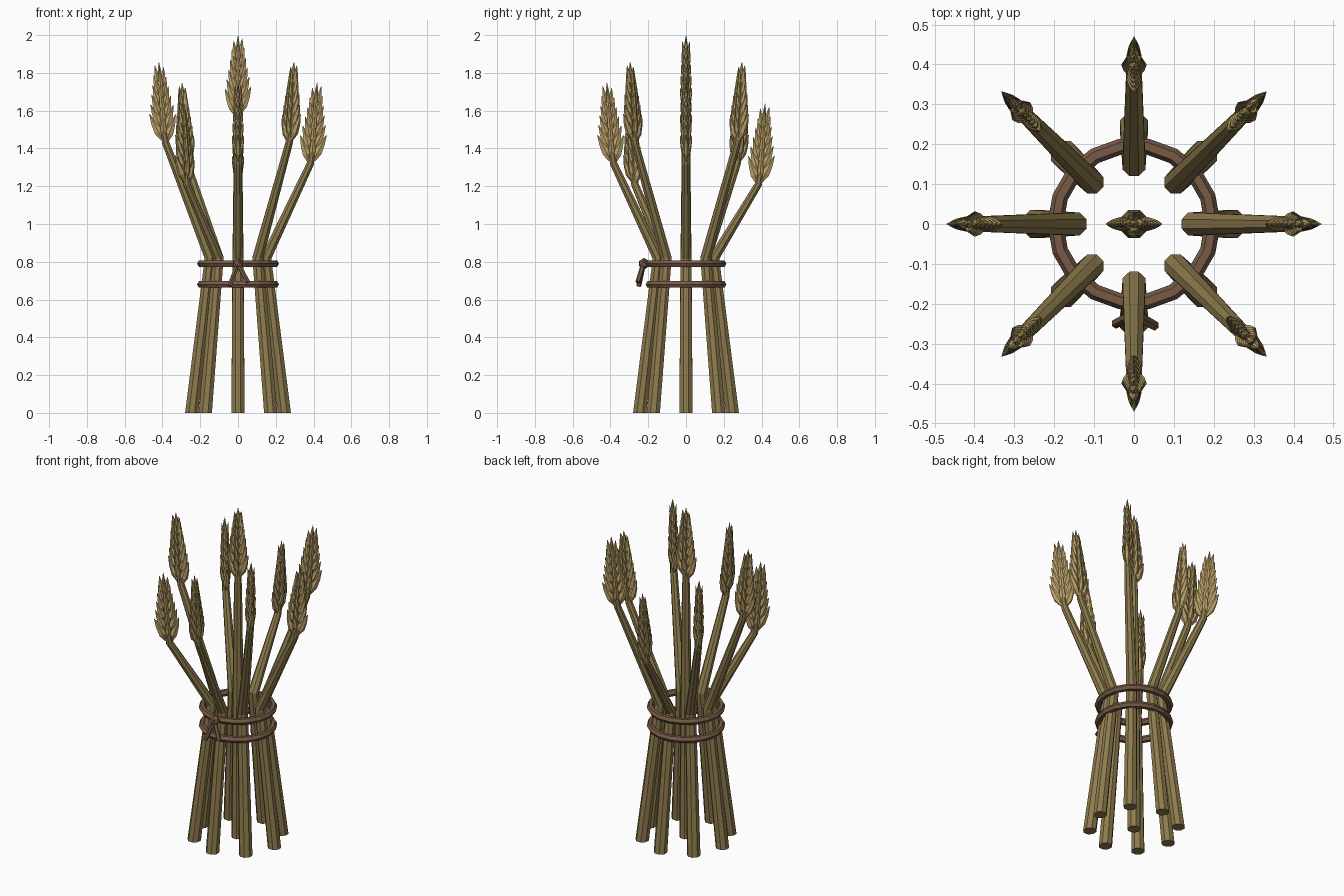
import bpy, bmesh, math
from mathutils import Vector, Matrix

if "Cube" in bpy.data.objects:
    bpy.data.objects.remove(bpy.data.objects["Cube"])


def material(name, rgb):
    m = bpy.data.materials.new(name)
    m.diffuse_color = (*rgb, 1)
    m.use_nodes = True
    m.node_tree.nodes["Principled BSDF"].inputs["Base Color"].default_value = m.diffuse_color
    return m


STRAW = material("straw", (0.27, 0.20, 0.075))
GRAIN = material("grain", (0.50, 0.36, 0.14))
TWINE = material("twine", (0.19, 0.105, 0.065))


def finish(bm, name, mat):
    bmesh.ops.recalc_face_normals(bm, faces=bm.faces)
    me = bpy.data.meshes.new(name)
    bm.to_mesh(me)
    bm.free()
    me.materials.append(mat)
    ob = bpy.data.objects.new(name, me)
    bpy.context.collection.objects.link(ob)
    return ob


def sweep(bm, points, radii, side, sides=8, level_start=False):
    """Tube along points; radii are (along side, across side) pairs."""
    pts = [Vector(p) for p in points]
    side = Vector(side)
    rings = []
    for i, (p, (ra, rb)) in enumerate(zip(pts, radii)):
        d = Vector((0, 0, 0))
        if i > 0:
            d += (p - pts[i - 1]).normalized()
        if i < len(pts) - 1:
            d += (pts[i + 1] - p).normalized()
        if i == 0 and level_start:
            d = Vector((0, 0, 1))
        d.normalize()
        u = (side - d * side.dot(d)).normalized()
        v = d.cross(u)
        ring = []
        for k in range(sides):
            a = 2 * math.pi * (k + 0.5) / sides
            ring.append(bm.verts.new(p + u * ra * math.cos(a) + v * rb * math.sin(a)))
        rings.append(ring)
    for r0, r1 in zip(rings, rings[1:]):
        for k in range(sides):
            n = (k + 1) % sides
            bm.faces.new((r0[k], r0[n], r1[n], r1[k]))
    bm.faces.new(rings[0][::-1])
    bm.faces.new(rings[-1])


def grain(bm, start, tip, wide, thick, side):
    """Pointed husk from start to tip."""
    a, b = Vector(start), Vector(tip)
    ts = (0, 0.3, 0.65, 1)
    fs = (0.4, 1, 0.72, 0.06)
    sweep(bm, [a.lerp(b, t) for t in ts], [(wide * f, thick * f) for f in fs], side, 6)


def wheat_head(name, place):
    bm = bmesh.new()
    X = (1, 0, 0)
    # side husks, six pairs
    for k in range(6):
        f = k / 5
        h, length = 0.005 + 0.28 * f, 0.14 - 0.025 * f
        for s in (-1, 1):
            hs = h + (0.012 if s > 0 else 0)
            grain(bm, (s * 0.010, 0, hs), (s * (0.069 - 0.046 * f), 0, hs + length),
                  0.025 - 0.009 * f, 0.019 - 0.006 * f, X)
    # front and back husks
    for k in range(5):
        f = k / 4
        h = 0.03 + 0.25 * f
        for s in (-1, 1):
            grain(bm, (0, s * 0.006, h), (0, s * (0.031 - 0.012 * f), h + 0.12),
                  0.019 - 0.006 * f, 0.012 - 0.003 * f, X)
    # tip husk
    grain(bm, (0, 0, 0.30), (0, 0, 0.43), 0.014, 0.012, X)
    bm.transform(place)
    finish(bm, name, GRAIN)


def stalk(name, path, radii, turn):
    bm = bmesh.new()
    sweep(bm, path, [(r, r) for r in radii], (1, 0, 0), 8, True)
    bm.transform(turn)
    finish(bm, name, STRAW)


# centre stalk
stalk("centre_stalk", [(0, 0, 0), (0, 0, 0.8), (0, 0, 1.5), (0, 0, 1.85)],
      (0.038, 0.032, 0.023, 0.008), Matrix())
wheat_head("centre_head", Matrix.Translation((0, 0, 1.57)))

# eight outer stalks, three repeating heights
for i in range(8):
    top = (1.32, 1.43, 1.21)[i % 3]
    turn = Matrix.Rotation(i * math.pi / 4, 4, 'Z')
    stalk(f"stalk_{i + 1}",
          [(0.245, 0, 0), (0.148, 0, 0.82), (0.383, 0, top), (0.393, 0, top + 0.07),
           (0.41, 0, top + 0.28)],
          (0.038, 0.031, 0.021, 0.019, 0.008), turn)
    lean = Matrix.Translation((0.389, 0, top)) @ Matrix.Rotation(math.radians(4), 4, 'Y')
    wheat_head(f"head_{i + 1}", turn @ lean)

# two twine bands
for name, z in (("upper_band", 0.79), ("lower_band", 0.68)):
    bpy.ops.mesh.primitive_torus_add(major_radius=0.197, minor_radius=0.02,
                                     major_segments=18, minor_segments=6,
                                     location=(0, 0, z))
    bpy.context.object.name = name
    bpy.context.object.data.materials.append(TWINE)

# knot and loose ends
bm = bmesh.new()
bmesh.ops.create_icosphere(bm, subdivisions=1, radius=0.031,
                           matrix=Matrix.Translation((0, -0.222, 0.79)))
finish(bm, "knot", TWINE)
for name, end in (("left_twine_end", (-0.045, -0.25, 0.672)),
                  ("right_twine_end", (0.052, -0.255, 0.692))):
    bm = bmesh.new()
    sweep(bm, [(0, -0.225, 0.79), end], [(0.013, 0.013)] * 2, (1, 0, 0), 6)
    finish(bm, name, TWINE)
